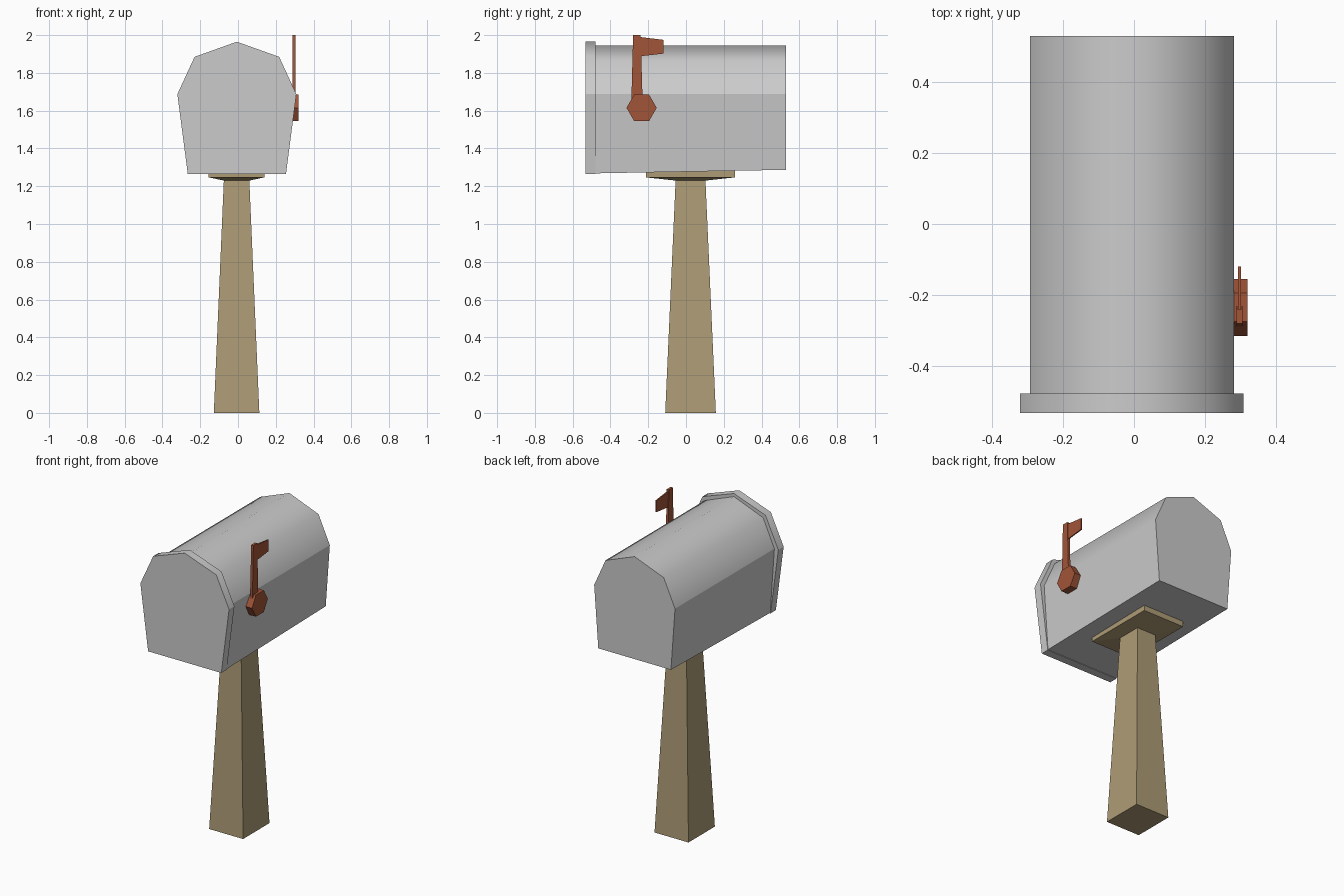
import bpy, bmesh, math

if "Cube" in bpy.data.objects:
    bpy.data.objects.remove(bpy.data.objects["Cube"])


def material(name, color):
    m = bpy.data.materials.new(name)
    m.diffuse_color = color
    m.use_nodes = True
    m.node_tree.nodes["Principled BSDF"].inputs["Base Color"].default_value = m.diffuse_color
    return m


WOOD = material("wood", (0.42, 0.33, 0.18, 1))
RED = material("red_paint", (0.36, 0.09, 0.04, 1))


def loft(name, rings, mat=None, smooth=()):
    """Bridge closed rings of points, cap the ends; 'smooth' lists smooth strips."""
    bm = bmesh.new()
    vs = [[bm.verts.new(p) for p in r] for r in rings]
    n = len(rings[0])
    for a, b in zip(vs, vs[1:]):
        for i in range(n):
            j = (i + 1) % n
            f = bm.faces.new((a[i], a[j], b[j], b[i]))
            f.smooth = i in smooth
    bm.faces.new(vs[0])
    bm.faces.new(vs[-1])
    bmesh.ops.recalc_face_normals(bm, faces=bm.faces)
    me = bpy.data.meshes.new(name)
    bm.to_mesh(me)
    bm.free()
    ob = bpy.data.objects.new(name, me)
    bpy.context.collection.objects.link(ob)
    if mat:
        me.materials.append(mat)
    return ob


def arch(y, half, cx=-0.006):
    """Seven-sided mailbox outline at depth y from its right half (x, z)."""
    pts = half + [(-x, z) for x, z in reversed(half) if x > 0]
    return [(cx + x, y, z) for x, z in pts]


def rect(x0, x1, y0, y1, z):
    return [(x0, y0, z), (x1, y0, z), (x1, y1, z), (x0, y1, z)]


def slab(name, yz, x0, x1, mat):
    """Outline in the yz plane given thickness along x."""
    return loft(name, [[(x, y, z) for y, z in yz] for x in (x0, x1)], mat)


# Box body: straight sides, smooth roof, floor rising slightly to the back
ROOF = (1, 2, 3, 4)
upper = [(0.287, 1.687), (0.207, 1.865), (0, 1.945)]
loft("box_body", [arch(-0.49, [(0.258, 1.268)] + upper),
                  arch(0.53, [(0.258, 1.287)] + upper)], smooth=ROOF)

# Overhanging front door
door = [(0.26, 1.265), (0.315, 1.687), (0.224, 1.885), (0, 1.965)]
loft("front_door", [arch(-0.532, door), arch(-0.478, door)], smooth=ROOF)

# Tapered post flaring into a support plate
loft("post", [rect(-0.128, 0.113, -0.11, 0.158, 0),
              rect(-0.075, 0.06, -0.055, 0.103, 1.23),
              rect(-0.155, 0.14, -0.213, 0.26, 1.247),
              rect(-0.155, 0.14, -0.213, 0.26, 1.285)], WOOD)

# Signal flag: hexagonal hub, tapered arm, small flag
hub = [(-0.235 + 0.08 * math.cos(i * math.pi / 3),
        1.615 + 0.08 * math.sin(i * math.pi / 3)) for i in range(6)]
slab("flag_hub", hub, 0.26, 0.32, RED)
slab("flag_arm", [(-0.289, 1.66), (-0.23, 1.66), (-0.24, 2.0), (-0.28, 2.0)],
     0.289, 0.305, RED)
slab("flag", [(-0.245, 1.888), (-0.12, 1.902), (-0.12, 1.975), (-0.245, 1.99)],
     0.293, 0.301, RED)
